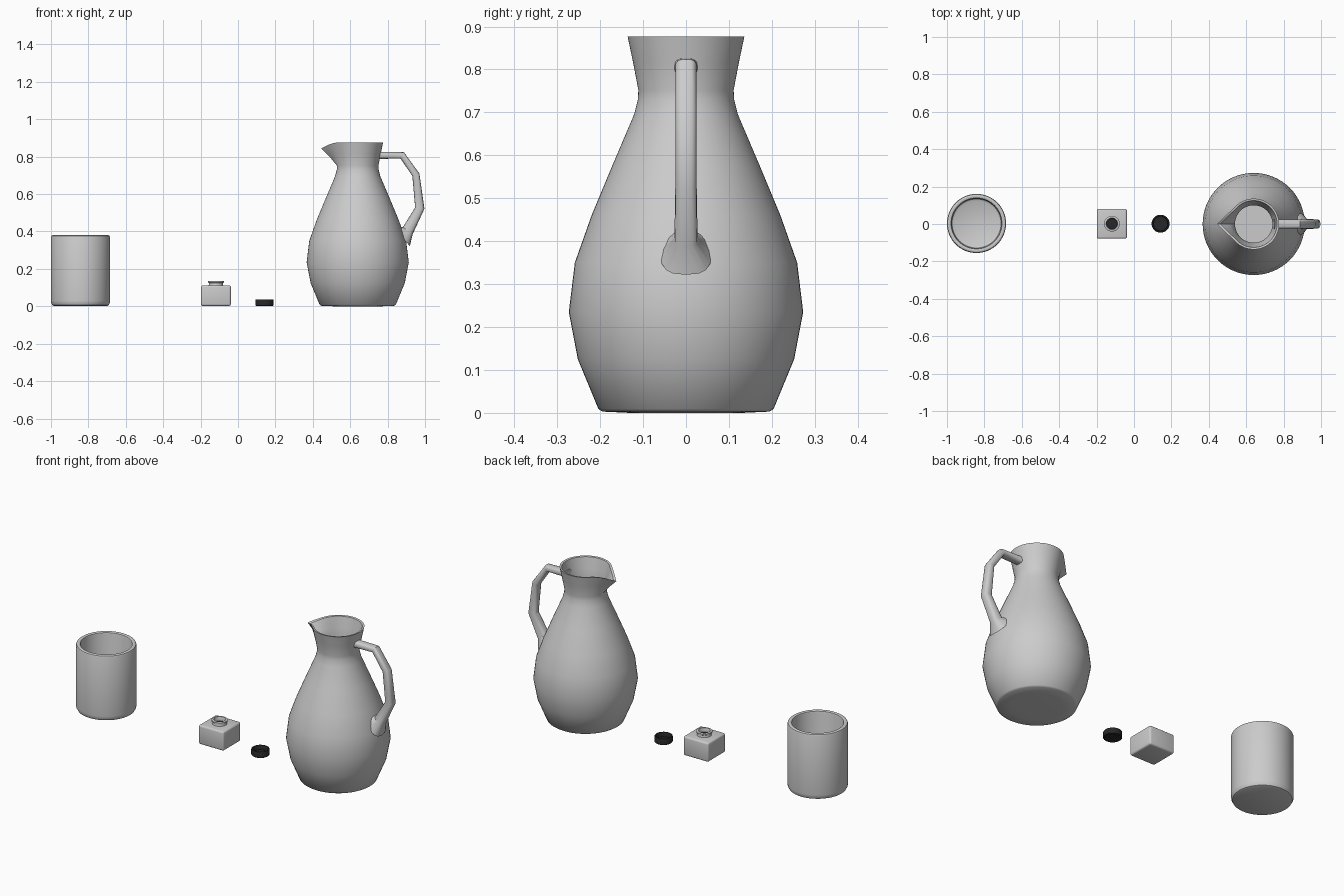
import bpy, bmesh, math
from mathutils import Vector

if "Cube" in bpy.data.objects:
    bpy.data.objects.remove(bpy.data.objects["Cube"])

def material(name, v):
    m = bpy.data.materials.new(name)
    m.diffuse_color = (v, v, v, 1)
    m.use_nodes = True
    m.node_tree.nodes["Principled BSDF"].inputs["Base Color"].default_value = m.diffuse_color
    return m

CERAMIC = material("pale grey ceramic", 0.6)
BLACK = material("black plastic", 0.02)

def finish(bm, name, mats, loc=(0, 0, 0), angle=35):
    bmesh.ops.recalc_face_normals(bm, faces=bm.faces)
    me = bpy.data.meshes.new(name)
    bm.to_mesh(me)
    bm.free()
    ob = bpy.data.objects.new(name, me)
    ob.location = loc
    bpy.context.collection.objects.link(ob)
    for m in mats:
        me.materials.append(m)
    bpy.ops.object.select_all(action='DESELECT')
    bpy.context.view_layer.objects.active = ob
    ob.select_set(True)
    bpy.ops.object.shade_smooth_by_angle(angle=math.radians(angle))
    return ob

def skin(bm, rings):
    """Bridge successive vertex rings and cap both ends."""
    loops = [[bm.verts.new(p) for p in r] for r in rings]
    n = len(loops[0])
    for a, b in zip(loops, loops[1:]):
        for i in range(n):
            j = (i + 1) % n
            bm.faces.new((a[i], a[j], b[j], b[i]))
    bm.faces.new(loops[0][::-1])
    bm.faces.new(loops[-1])

def lathe(profile, n, shape=None):
    """Rings for a turned profile; shape(r, z, angle) may alter each point."""
    rings = []
    for r, z in profile:
        ring = []
        for i in range(n):
            a = math.tau * i / n
            rr, zz = shape(r, z, a) if shape else (r, z)
            ring.append((rr * math.cos(a), rr * math.sin(a), zz))
        rings.append(ring)
    return rings

# Jug: turned body whose rim is pulled into a pointed spout towards -x
def spout(r, z, a):
    t = max(0.0, min(1.0, (z - 0.755) / 0.122))
    phi, reach = abs(a - math.pi), math.radians(46)
    if t == 0 or phi >= reach:
        return r, z
    pull = 1 / math.cos(reach - phi) - 1
    return r * (1 + pull * t), z - 0.075 * pull * t

outside = [(0.13, 0), (0.195, 0.003), (0.204, 0.009), (0.252, 0.125), (0.273, 0.235),
           (0.259, 0.35), (0.22, 0.46), (0.17, 0.58), (0.121, 0.695), (0.112, 0.73),
           (0.111, 0.752), (0.123, 0.815), (0.136, 0.877)]
inside = [(0.125, 0.875), (0.112, 0.815), (0.1, 0.752), (0.101, 0.73), (0.11, 0.69),
          (0.158, 0.58), (0.208, 0.46), (0.247, 0.35), (0.26, 0.235), (0.24, 0.125),
          (0.195, 0.02)]
bm = bmesh.new()
skin(bm, lathe(outside + inside, 64, spout))
finish(bm, "jug", [CERAMIC], (0.64, 0, 0))

# Handle: rounded cross-section swept along a bent path, flaring into the body
path = [(0.748, 0.807, .03, .022), (0.765, 0.807, .025, .019), (0.878, 0.807, .025, .019),
        (0.951, 0.703, .025, .02), (0.972, 0.525, .025, .025),
        (0.908, 0.405, .027, .032), (0.873, 0.375, .06, .07)]
rings = []
for k, (x, z, half_y, half_t) in enumerate(path):
    p, q = path[max(k - 1, 0)], path[min(k + 1, len(path) - 1)]
    d = Vector((q[0] - p[0], q[1] - p[1])).normalized()
    ring = []
    for i in range(16):
        a = math.tau * i / 16
        c, s = [math.copysign(abs(f) ** 0.7, f) for f in (math.cos(a), math.sin(a))]
        ring.append((x - d.y * c * half_t, s * half_y, z + d.x * c * half_t))
    rings.append(ring)
bm = bmesh.new()
skin(bm, rings)
finish(bm, "jug_handle", [CERAMIC])

# Cup: open cylinder with softened rim and base
cup = [(0.142, 0.002), (0.151, 0.006), (0.157, 0.018), (0.158, 0.03), (0.158, 0.37),
       (0.155, 0.377), (0.15, 0.38), (0.141, 0.38), (0.136, 0.377), (0.134, 0.37),
       (0.134, 0.045), (0.131, 0.034), (0.12, 0.028)]
bm = bmesh.new()
skin(bm, lathe(cup, 64))
finish(bm, "cup", [CERAMIC], (-0.842, 0.003, 0))

# Small square bottle: bevelled block with an open round neck
bm = bmesh.new()
bmesh.ops.create_cube(bm, size=1)
bmesh.ops.scale(bm, vec=(0.16, 0.16, 0.11), verts=bm.verts)
bmesh.ops.translate(bm, vec=(0, 0, 0.057), verts=bm.verts)
bmesh.ops.bevel(bm, geom=bm.edges[:], offset=0.01, segments=3, profile=0.5, affect='EDGES')
finish(bm, "small_bottle", [CERAMIC], (-0.118, 0.0015, 0))
neck = [(0.04, 0.108), (0.037, 0.118), (0.037, 0.124), (0.042, 0.127), (0.042, 0.134),
        (0.039, 0.136), (0.031, 0.136), (0.029, 0.133), (0.029, 0.1135)]
bm = bmesh.new()
skin(bm, lathe(neck, 32))
bm.faces.ensure_lookup_table()
for f in bm.faces:  # dark well inside the neck
    c = f.calc_center_median()
    f.material_index = int(len(f.verts) > 4 and c.z > 0.11)
finish(bm, "bottle_neck", [CERAMIC, BLACK], (-0.118, 0.0015, 0))

# Cap: lying open side up
cap = [(0.044, 0.002), (0.048, 0.005), (0.048, 0.034), (0.046, 0.037), (0.04, 0.037),
       (0.038, 0.034), (0.038, 0.012)]
bm = bmesh.new()
skin(bm, lathe(cap, 32))
finish(bm, "bottle_cap", [BLACK], (0.142, 0.0015, 0))
